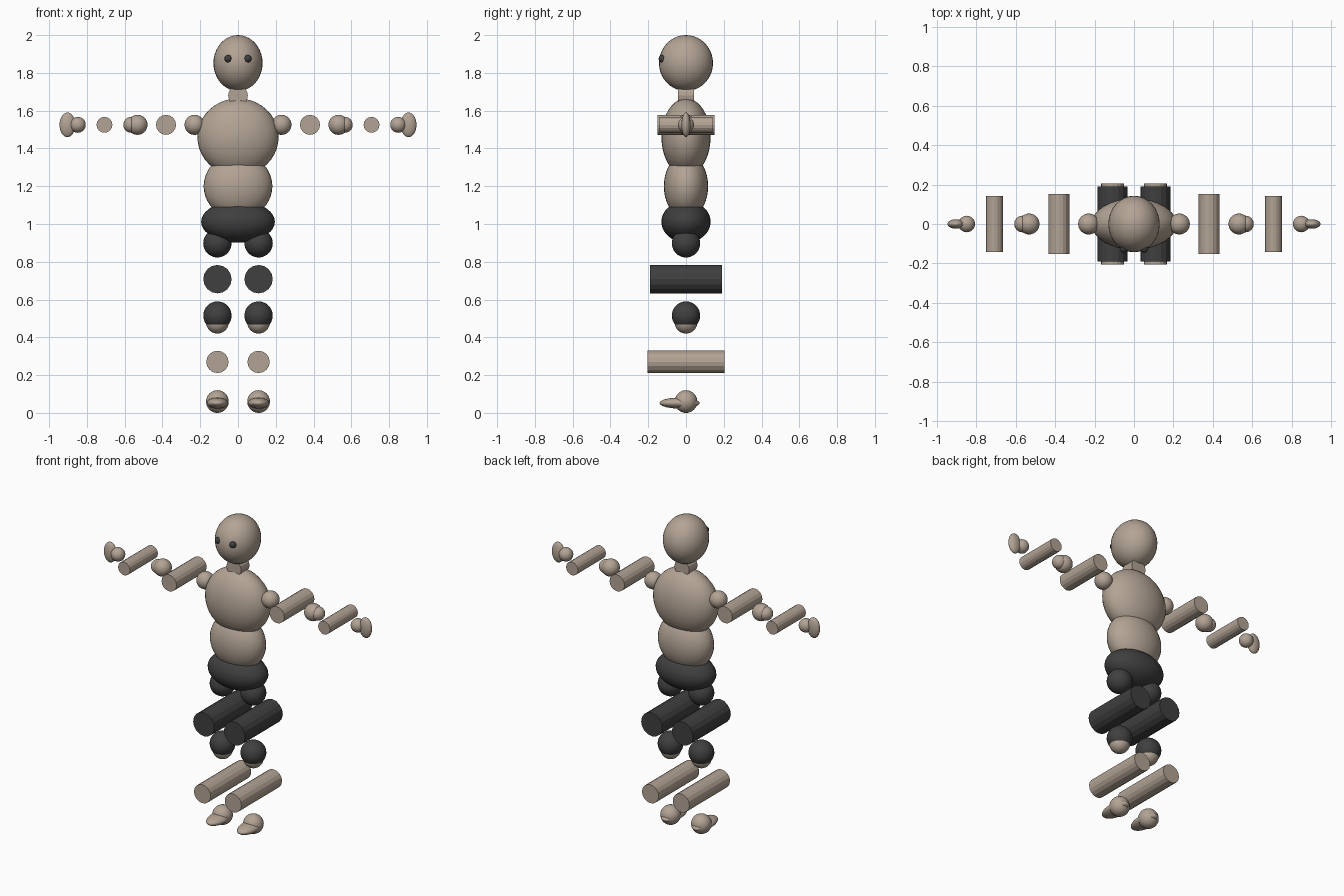
import bpy, math

if "Cube" in bpy.data.objects:
    bpy.data.objects.remove(bpy.data.objects["Cube"])


def material(name, color):
    m = bpy.data.materials.new(name)
    m.diffuse_color = (*color, 1)
    m.use_nodes = True
    m.node_tree.nodes["Principled BSDF"].inputs["Base Color"].default_value = m.diffuse_color
    return m


SKIN = material("tan", (0.45, 0.37, 0.30))
DARK = material("charcoal", (0.05, 0.05, 0.05))


def finish(name, mat):
    o = bpy.context.object
    o.name = name
    o.data.materials.append(mat)
    bpy.ops.object.transform_apply(location=False, rotation=True, scale=True)
    return o


def ball(name, loc, size, mat=SKIN, segs=32, rings=20):
    if not isinstance(size, tuple):
        size = (size, size, size)
    bpy.ops.mesh.primitive_uv_sphere_add(segments=segs, ring_count=rings, radius=1, location=loc)
    bpy.context.object.scale = size
    finish(name, mat)
    bpy.ops.object.shade_smooth()


def rod(name, loc, radius, length, mat=SKIN):
    # limb rods all lie along the y axis
    bpy.ops.mesh.primitive_cylinder_add(vertices=16, radius=radius, depth=length,
                                        location=loc, rotation=(math.pi / 2, 0, 0))
    finish(name, mat)


# Head, neck and trunk
ball("head", (0, 0, 1.852), (0.13, 0.143, 0.148))
rod("neck", (0, 0, 1.68), 0.052, 0.085)
ball("neck_joint", (0, 0, 1.63), 0.05)
ball("chest", (0, 0, 1.46), (0.215, 0.13, 0.205))
ball("waist", (0, 0, 1.20), (0.182, 0.117, 0.173))
ball("pelvis", (0, 0, 1.012), (0.195, 0.13, 0.111), DARK)

ARM_Z = 1.525
LEG_X = 0.109
for side, s in (("right", -1), ("left", 1)):
    ball(side + "_eye", (s * 0.052, -0.125, 1.875), 0.02, DARK, 16, 10)

    # Arm
    ball(side + "_shoulder", (s * 0.23, 0, ARM_Z), 0.053)
    rod(side + "_upper_arm", (s * 0.381, 0, ARM_Z), 0.053, 0.304)
    ball(side + "_elbow_upper", (s * 0.532, 0, ARM_Z), 0.053)
    ball(side + "_elbow_lower", (s * 0.565, 0, ARM_Z), 0.042)
    rod(side + "_forearm", (s * 0.707, 0, ARM_Z), 0.042, 0.282)
    ball(side + "_wrist", (s * 0.848, 0, ARM_Z), 0.042)
    ball(side + "_hand", (s * 0.903, 0, ARM_Z), (0.042, 0.024, 0.065))

    # Leg
    x = s * LEG_X
    ball(side + "_hip", (x, 0, 0.898), 0.075, DARK)
    rod(side + "_thigh", (x, 0, 0.708), 0.075, 0.38, DARK)
    ball(side + "_knee_upper", (x, 0, 0.515), 0.075, DARK)
    ball(side + "_knee_lower", (x, 0, 0.48), 0.06)
    rod(side + "_shin", (x, 0, 0.27), 0.059, 0.41)
    ball(side + "_ankle", (x, 0, 0.06), 0.06)
    ball(side + "_foot", (x, -0.034, 0.052), (0.056, 0.106, 0.029))
